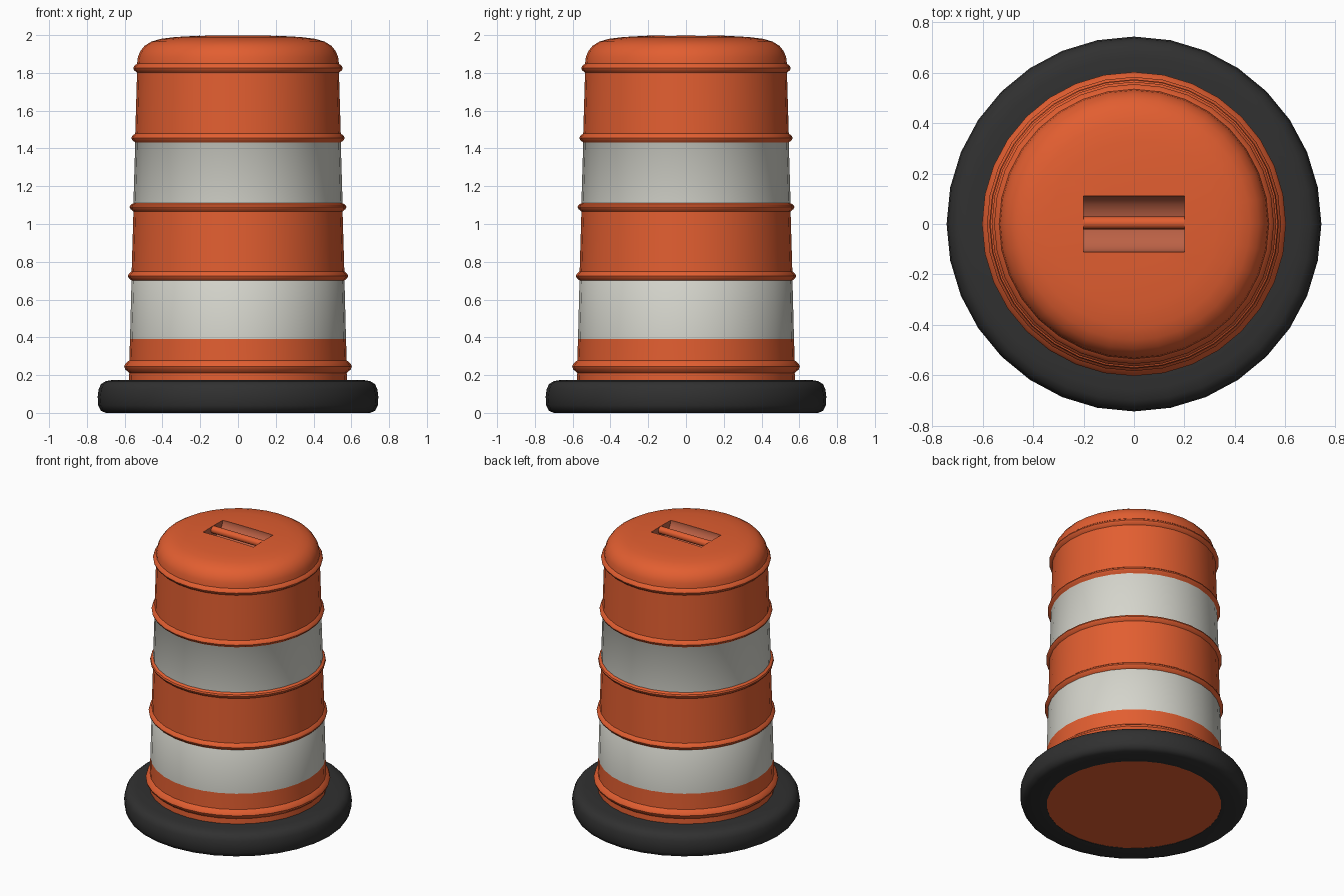
import bpy, bmesh, math
from mathutils import Matrix

if "Cube" in bpy.data.objects:
    bpy.data.objects.remove(bpy.data.objects["Cube"])

SIDES = 32


def material(name, rgb):
    m = bpy.data.materials.new(name)
    m.use_nodes = True
    m.diffuse_color = (*rgb, 1)
    bsdf = m.node_tree.nodes["Principled BSDF"]
    bsdf.inputs["Base Color"].default_value = (*rgb, 1)
    bsdf.inputs["Roughness"].default_value = 0.6
    return m


ORANGE = material("safety orange", (0.76, 0.112, 0.03))
WHITE = material("reflective white", (0.66, 0.66, 0.60))
RUBBER = material("black rubber", (0.03, 0.03, 0.03))
POCKET = material("pocket dull orange", (0.50, 0.12, 0.06))


def finish(bm, name, mats):
    bmesh.ops.recalc_face_normals(bm, faces=bm.faces)
    mesh = bpy.data.meshes.new(name)
    bm.to_mesh(mesh)
    bm.free()
    for m in mats:
        mesh.materials.append(m)
    obj = bpy.data.objects.new(name, mesh)
    bpy.context.collection.objects.link(obj)
    return obj


def smooth(obj, degrees=35):
    bpy.ops.object.select_all(action="DESELECT")
    obj.select_set(True)
    bpy.context.view_layer.objects.active = obj
    bpy.ops.object.shade_smooth_by_angle(angle=math.radians(degrees))


def lathe(name, profile, mats, closed=False):
    """Spin an (r, z) profile round the z axis."""
    bm = bmesh.new()
    verts = [bm.verts.new((r, 0, z)) for r, z in profile]
    edges = [bm.edges.new(pair) for pair in zip(verts, verts[1:])]
    if closed:
        edges.append(bm.edges.new((verts[-1], verts[0])))
    bmesh.ops.spin(bm, geom=verts + edges, axis=(0, 0, 1), cent=(0, 0, 0),
                   angle=2 * math.pi, steps=SIDES)
    bmesh.ops.remove_doubles(bm, verts=bm.verts, dist=1e-4)
    return finish(bm, name, mats)


def rod(name, length, ry, rz, centre, mats, segments=24):
    """Elliptical rod lying along x."""
    bm = bmesh.new()
    place = (Matrix.Translation(centre) @ Matrix.Diagonal((1, ry, rz, 1))
             @ Matrix.Rotation(math.pi / 2, 4, "Y"))
    bmesh.ops.create_cone(bm, cap_ends=True, segments=segments, radius1=1,
                          radius2=1, depth=length, matrix=place)
    return finish(bm, name, mats)


# Tapered drum with raised ribs and a domed lid
def wall(z):
    return 0.582 - 0.026 * z


ribs = [(0.245, 0.033, 0.027), (0.725, 0.024, 0.02), (1.09, 0.024, 0.02),
        (1.455, 0.024, 0.02), (1.825, 0.024, 0.02)]
bands = [(0.39, 0.70), (1.11, 1.432)]

profile = [(0, 0.002), (wall(0), 0.002), (wall(0.17), 0.17)]
for z, half, out in ribs:
    r = wall(z)
    profile += [(r, z - half), (r + out * 0.8, z - half * 0.45), (r + out, z),
                (r + out * 0.8, z + half * 0.45), (r, z + half)]
profile += [(wall(z), z) for band in bands for z in band]
profile = profile[:2] + sorted(profile[2:], key=lambda p: p[1])
profile += [(0.53, 1.885), (0.517, 1.915), (0.495, 1.943), (0.46, 1.965),
            (0.41, 1.98), (0.33, 1.99), (0.2, 1.997), (0, 2.0)]
drum = lathe("drum_body", profile, [ORANGE, WHITE, POCKET])

for face in drum.data.polygons:
    z = face.center.z
    outward = abs(face.normal.z) < 0.2
    if outward and any(lo < z < hi for lo, hi in bands):
        face.material_index = 1

# Scooped hand recess in the lid
cutter = rod("recess_cutter", 0.4, 0.112, 0.085, (0, 0, 1.995), [POCKET])
cutter.hide_render = True
cut = drum.modifiers.new("hand recess", "BOOLEAN")
cut.operation = "DIFFERENCE"
cut.solver = "EXACT"
cut.material_mode = "TRANSFER"
cut.object = cutter
bpy.context.view_layer.objects.active = drum
bpy.ops.object.modifier_apply(modifier=cut.name)
bpy.data.objects.remove(cutter)
smooth(drum)

# Grip bar across the recess
smooth(rod("grip_bar", 0.41, 0.025, 0.025, (0, 0.004, 1.971), [ORANGE], 16))

# Rubber base ring
ring = lathe("base_ring", [
    (0.57, 0), (0.70, 0), (0.727, 0.012), (0.74, 0.04), (0.743, 0.085),
    (0.738, 0.125), (0.725, 0.153), (0.70, 0.168), (0.66, 0.175),
    (0.57, 0.175)], [RUBBER], closed=True)
smooth(ring, 45)
